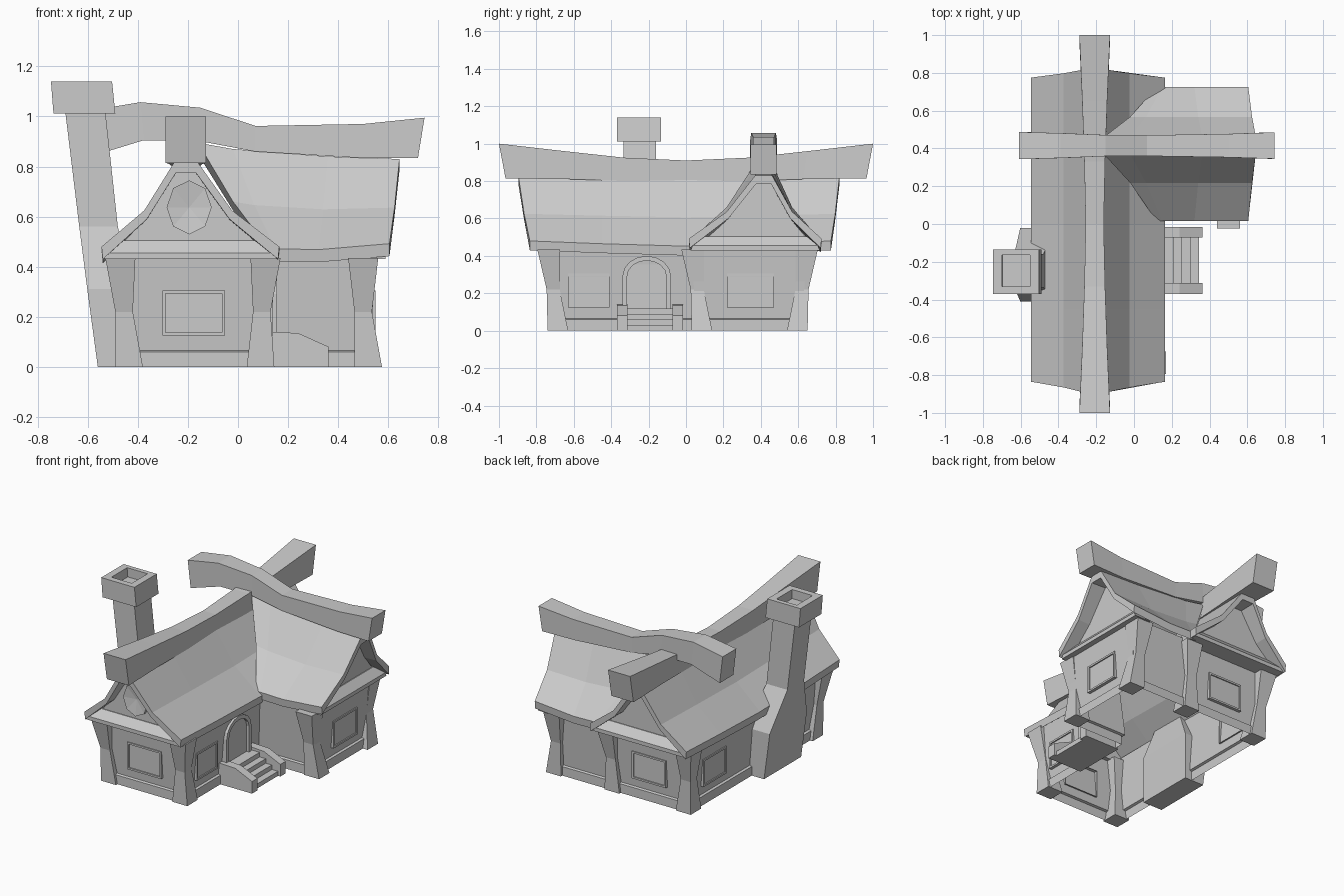
import bpy, bmesh, math

if "Cube" in bpy.data.objects:
    bpy.data.objects.remove(bpy.data.objects["Cube"])


def mesh(name, verts, faces):
    me = bpy.data.meshes.new(name)
    me.from_pydata(verts, [], faces)
    bm = bmesh.new()
    bm.from_mesh(me)
    bmesh.ops.recalc_face_normals(bm, faces=bm.faces)
    bm.to_mesh(me)
    bm.free()
    ob = bpy.data.objects.new(name, me)
    bpy.context.collection.objects.link(ob)
    return ob


def loft(name, rings, start=True, end=True):
    n = len(rings[0])
    verts = [p for r in rings for p in r]
    faces = [(k * n + i, k * n + (i + 1) % n, (k + 1) * n + (i + 1) % n, (k + 1) * n + i)
             for k in range(len(rings) - 1) for i in range(n)]
    if start:
        faces.append(tuple(range(n)))
    if end:
        faces.append(tuple(range(len(verts) - n, len(verts))))
    return mesh(name, verts, faces)


def rect(x0, x1, y0, y1, z):
    return [(x0, y0, z), (x1, y0, z), (x1, y1, z), (x0, y1, z)]


# wing frames: u across, s along the ridge
def main(u, s, z):
    return (-0.19 + u, s, z)


def cross(u, s, z):
    return (s, 0.37 + u, z)


def roof(name, fr, skew, stations):
    half = [(0.355, 0.48, 0), (0.175, 0.625, .5), (0.045, 0.82, 1)]
    under = [(0.04, 0.775, 1), (0.165, 0.59, .5), (0.35, 0.43, 0)]
    prof = half[::1] + [(-u, z, t) for u, z, t in half[::-1]]
    prof += [(-u, z, t) for u, z, t in under[::-1]] + under
    rings = []
    for se, sr, ze, zr in stations:
        rings.append([fr(u + skew * t, se + (sr - se) * t, z + ze + (zr - ze) * t)
                      for u, z, t in prof])
    loft(name, rings)


# roofs with sagging eaves
roof("main_roof", main, -0.018,
     [(-.835, -.895, 0, 0), (-.45, -.45, -.015, -.005), (0, 0, -.028, -.01),
      (.42, .42, -.015, -.005), (.775, .82, 0, 0)])
roof("cross_roof", cross, 0.045,
     [(.605, .645, .012, .01), (.32, .36, -.012, .02), (.15, -.02, -.008, .05),
      (.12, -.16, -.005, .075)])


# gable panels and sloped ledges under them
def gable(name, fr, skew, s, tip, d):
    pts = [(.32, .44), (.165 + skew / 2, .60), (.04 + skew, .79),
           (-.04 + skew, .79), (-.165 + skew / 2, .60), (-.32, .44)]
    mesh(name + "_gable", [fr(u, s, z) for u, z in pts], [tuple(range(6))])
    rings = []
    for k in (-1, 1):
        rings.append([fr(k * .345, tip - .12 * d, .43), fr(k * .345, tip, .43),
                      fr(k * .335, tip, .455), fr(k * .275, s + .005 * d, .505),
                      fr(k * .275, tip - .12 * d, .505)])
    loft(name + "_ledge", rings)


gable("front", main, -.018, -.78, -.83, -1)
gable("back", main, -.018, .71, .76, 1)
gable("side", cross, .045, .54, .59, 1)


# curved ridge beams
def beam(name, stations, centre, swap):
    rings = []
    for p, zb, zt, w in stations:
        pts = [(-w, p * .965, zb), (w, p * .965, zb), (w, p, zt), (-w, p, zt)]
        rings.append([(s, centre + u, z) if swap else (centre + u, s, z) for u, s, z in pts])
    loft(name, rings)


beam("main_ridge_beam", [(-1, .815, 1, .081), (-.65, .81, .96, .066), (-.33, .80, .925, .055),
                         (0, .79, .91, .048), (.33, .80, .925, .055),
                         (.65, .81, .96, .066), (1, .815, 1, .081)], -.208, False)
beam("cross_ridge_beam", [(-.61, .84, 1.02, .072), (-.39, .905, 1.057, .066),
                          (-.15, .90, 1.035, .056), (.07, .86, .962, .055),
                          (.50, .835, .97, .062), (.745, .835, .995, .07)], .415, True)

# L-shaped walls with a skirting at the base
foot = [(-.455, -.71, -1, -1), (.115, -.71, 1, -1), (.115, .055, 1, -1),
        (.525, .055, 1, -1), (.525, .62, 1, 1), (-.455, .62, -1, 1)]
loft("walls", [[(x + sx * o, y + sy * o, z) for x, y, sx, sy in foot]
               for z, o in ((0, .015), (.06, .015), (.065, 0), (.46, .03))], False, False)


# pinched corner posts
def post(name, x, y, sx, sy, dx=(0, -.015, .025)):
    rings = []
    for z, ox, oy, w in zip((0, .22, .435), dx, (0, .005, .055), (.11, .07, .12)):
        xo, yo = x + sx * ox, y + sy * oy
        xs, ys = sorted((xo, xo - sx * w)), sorted((yo, yo - sy * w))
        rings.append(rect(*xs, *ys, z))
    loft(name, rings)


post("post_front_right", .145, -.74, 1, -1)
post("post_front_left", -.49, -.74, -1, -1, (0, 0, .04))
post("post_back_left", -.49, .65, -1, 1, (0, 0, .04))
post("post_back_right", .145, .65, 1, 1)
post("post_wing_back", .575, .65, 1, 1, (0, -.04, -.015))
post("post_wing_front", .575, .03, 1, -1, (0, -.04, -.015))


# framed panels: outline (a, z) pushed out along the wall normal
def panel(name, outer, inner, place, d=.02, back=.008):
    loft(name, [[place(a, z, o) for a, z in pts] for pts, o in
                ((outer, -.01), (outer, d), (inner, d), (inner, d - back))], False)


def window(name, centre, w, place, zc=.215, h=.09):
    def box(e):
        return [(centre - w + e, zc - h + e), (centre + w - e, zc - h + e),
                (centre + w - e, zc + h - e), (centre - w + e, zc + h - e)]
    panel(name, box(0), box(.012), place)


window("window_front", -.177, .125, lambda a, z, o: (a, -.715 - o, z))
window("window_back", -.177, .125, lambda a, z, o: (a, .625 + o, z))
window("window_wing", .345, .125, lambda a, z, o: (.53 + o, a, z))
window("window_left", .38, .12, lambda a, z, o: (-.46 - o, a, z))
window("window_right", -.52, .11, lambda a, z, o: (.12 + o, a, z))


# arched door
def arch(w, top):
    pts = [(-w, .04), (w, .04)]
    return pts + [(w * math.cos(math.pi * i / 8), .29 + (top - .29) * math.sin(math.pi * i / 8))
                  for i in range(9)]


panel("door", [(a - .21, z) for a, z in arch(.13, .40)],
      [(a - .21, z) for a, z in arch(.105, .375)], lambda a, z, o: (.115 + o, a, z), .04, .018)

# octagonal gable window, fanned to a shallow point
ring = [(-.195 + .09 * math.sin(i * math.pi / 4), .637 + .108 * math.cos(i * math.pi / 4))
        for i in range(8)]
verts = [(x, y, z) for y in (-.775, -.80) for x, z in ring] + [(-.195, -.785, .637)]
mesh("gable_window", verts,
     [(i, (i + 1) % 8, 8 + (i + 1) % 8, 8 + i) for i in range(8)] +
     [(8 + i, 8 + (i + 1) % 8, 16) for i in range(8)])

# door steps between two cheek walls
cheek = [(.11, 0), (.362, 0), (.362, .08), (.24, .135), (.11, .14)]
for name, y0, y1 in (("step_cheek_front", -.37, -.313), ("step_cheek_back", -.072, -.017)):
    loft(name, [[(x, y, z) for x, z in cheek] for y in (y0, y1)])
stair = [(.11, 0)]
for i in range(4):
    x = .345 - .045 * i
    stair += [(x, .03 * i), (x, .03 * (i + 1))]
stair.append((.11, .12))
loft("steps", [[(x, y, z) for x, z in stair] for y in (-.313, -.072)])

# leaning chimney and hollow cap
loft("chimney", [rect(-.56, -.42, -.41, -.02, 0), rect(-.602, -.42, -.41, -.02, .31),
                 rect(-.634, -.48, -.335, -.16, .56), rect(-.69, -.53, -.335, -.16, 1.02)])
loft("chimney_cap", [rect(-.737, -.49, -.37, -.135, 1.012), rect(-.747, -.503, -.37, -.135, 1.14),
                     rect(-.70, -.55, -.33, -.165, 1.14), rect(-.695, -.55, -.33, -.165, 1.08)])
